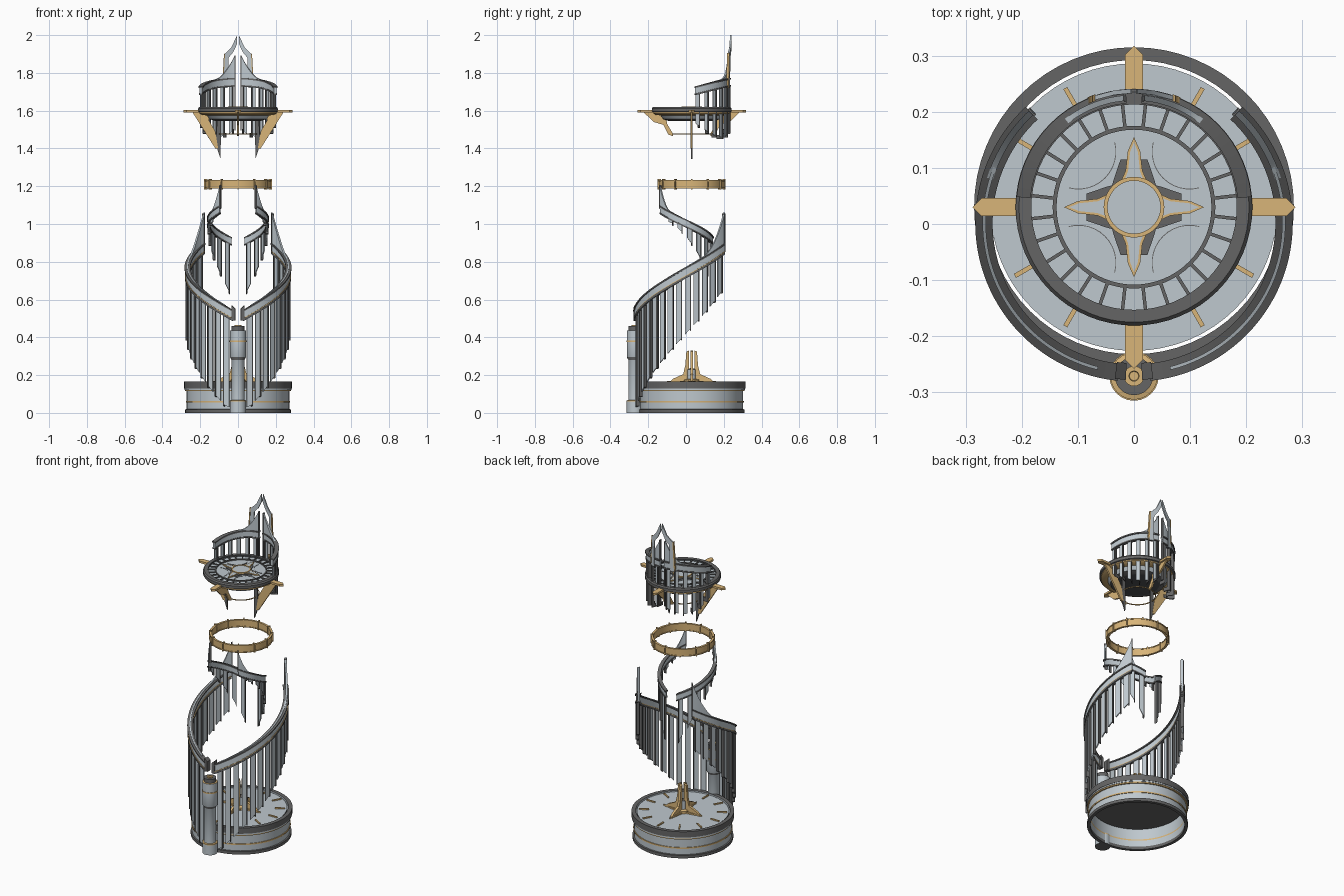
import bpy, bmesh, math
from mathutils import Matrix, Vector

if "Cube" in bpy.data.objects:
    bpy.data.objects.remove(bpy.data.objects["Cube"])

CY = 0.03                      # y of the main axis
STEEL, DARK, GOLD, BLACK = range(4)
MATS = []
for nm, c in (("pale steel", (0.52, 0.58, 0.62)), ("dark iron", (0.13, 0.13, 0.13)),
              ("brass", (0.69, 0.46, 0.19)), ("deep shadow grey", (0.07, 0.075, 0.08))):
    m = bpy.data.materials.new(nm)
    m.diffuse_color = (*c, 1)
    m.use_nodes = True
    m.node_tree.nodes["Principled BSDF"].inputs["Base Color"].default_value = m.diffuse_color
    MATS.append(m)


def finish(bm, name):
    bmesh.ops.recalc_face_normals(bm, faces=bm.faces)
    for f in bm.faces:
        f.smooth = True
    for e in bm.edges:
        e.smooth = len(e.link_faces) == 2 and e.calc_face_angle(0) < math.radians(30)
    me = bpy.data.meshes.new(name)
    bm.to_mesh(me)
    bm.free()
    for m in MATS:
        me.materials.append(m)
    bpy.context.collection.objects.link(bpy.data.objects.new(name, me))


def sweep(bm, mat, r0, r1, a0, a1, zl, zh, side=1, cy=CY, n=1):
    """Curved wall from angle a0 to a1 (degrees from the front); heights are functions."""
    rows = []
    for i in range(n + 1):
        a = a0 + (a1 - a0) * i / n
        s, c = math.sin(math.radians(a)) * side, math.cos(math.radians(a))
        rows.append([bm.verts.new((r * s, cy - r * c, z)) for r, z in
                     ((r0, zl(a)), (r1, zl(a)), (r1, zh(a)), (r0, zh(a)))])
    fs = [bm.faces.new(rows[0]), bm.faces.new(rows[-1])]
    for p, q in zip(rows, rows[1:]):
        for k in range(4):
            fs.append(bm.faces.new((p[k], p[(k + 1) % 4], q[(k + 1) % 4], q[k])))
    for f in fs:
        f.material_index = mat


def lathe(bm, prof, mats, c=(0, CY), n=64, closed=False):
    """Revolve (r, z) points; one material per profile segment."""
    rings = []
    for r, z in prof:
        k = n if r > 0 else 1
        rings.append([bm.verts.new((c[0] + r * math.cos(2 * math.pi * i / n),
                                    c[1] + r * math.sin(2 * math.pi * i / n), z)) for i in range(k)])
    pairs = list(zip(rings, rings[1:])) + ([(rings[-1], rings[0])] if closed else [])
    for j, (p, q) in enumerate(pairs):
        for i in range(n):
            vs = [p[i % len(p)], p[(i + 1) % len(p)], q[(i + 1) % len(q)], q[i % len(q)]]
            f = bm.faces.new(list(dict.fromkeys(vs)))
            f.material_index = mats[j] if isinstance(mats, list) else mats


def ring(bm, mat, r0, r1, z0, z1, c=(0, CY), n=64):
    lathe(bm, [(r0, z0), (r1, z0), (r1, z1), (r0, z1)], mat, c, n, True)


def prism(bm, mat, pts, depth, mtx):
    """Extrude a flat outline by depth, centred on its plane, then place it."""
    lo = [bm.verts.new(mtx @ Vector((x, y, -depth / 2))) for x, y in pts]
    hi = [bm.verts.new(mtx @ Vector((x, y, depth / 2))) for x, y in pts]
    fs = [bm.faces.new(lo), bm.faces.new(hi)]
    k = len(pts)
    for i in range(k):
        fs.append(bm.faces.new((lo[i], lo[(i + 1) % k], hi[(i + 1) % k], hi[i])))
    for f in fs:
        f.material_index = mat


def flat(deg, z):              # outline lies level, x pointing outward
    return Matrix.Translation((0, CY, z)) @ Matrix.Rotation(math.radians(deg), 4, 'Z')


def upright(deg):              # outline x = outward radius, y = height
    return flat(deg, 0) @ Matrix.Rotation(math.pi / 2, 4, 'X')


# base drum: open underneath, dark rims, brass lines
bm = bmesh.new()
lathe(bm, [(.262, 0), (.28, 0), (.28, .018), (.272, .02), (.272, .056), (.276, .056), (.276, .064), (.272, .064),
           (.272, .115), (.28, .115), (.28, .122), (.283, .122), (.283, .13), (.285, .13), (.285, .165),
           (.262, .165), (.262, .064), (.262, .056), (.262, .018)],
      [DARK, DARK, DARK, STEEL, GOLD, GOLD, GOLD, STEEL, GOLD, GOLD, STEEL, STEEL, DARK, DARK, DARK,
       STEEL, GOLD, STEEL, DARK], closed=True)
finish(bm, "base_drum")
bm = bmesh.new()
lathe(bm, [(0, .125), (.256, .125), (.256, .16), (0, .16)], [DARK, DARK, STEEL])
finish(bm, "base_floor")
bm = bmesh.new()
for k in range(12):
    prism(bm, GOLD, [(.19, -.004), (.245, -.004), (.245, .004), (.19, .004)], .008, flat(30 * k, .163))
finish(bm, "floor_ticks")

# central spire: four brass fins around a stub
bm = bmesh.new()
for k in range(4):
    prism(bm, GOLD, [(.014, .16), (.12, .16), (.10, .18), (.045, .205), (.034, .25), (.028, .325), (.014, .33)],
          .014, upright(90 * k))
    prism(bm, GOLD, [(.03, -.02), (.08, -.012), (.13, 0), (.08, .012), (.03, .02)], .008, flat(90 * k, .164))
lathe(bm, [(.04, .16), (.04, .175), (.022, .18), (.022, .23), (0, .24)], [GOLD, GOLD, STEEL, DARK])
finish(bm, "floor_spire")

# front column
bm = bmesh.new()
lathe(bm, [(0, 0), (.043, 0), (.043, .06), (.043, .066), (.034, .068), (.034, .28), (.042, .295), (.042, .375),
           (.044, .375), (.044, .383), (.042, .383), (.042, .435), (.034, .437), (.034, .46), (.018, .46),
           (.018, .465), (.009, .465), (.008, .455), (0, .455)],
      [DARK, STEEL, GOLD, GOLD, STEEL, DARK, STEEL, GOLD, GOLD, GOLD, STEEL, GOLD, DARK, DARK,
       GOLD, GOLD, GOLD, GOLD], (0, -.271), 24)
finish(bm, "front_column")

# lower spiral railing, both sides
low = lambda a: .50 + (a - 8) * .0027
foot = lambda a: max(.03, .05 + (a - 17) * .0051)
rails, posts, tips = bmesh.new(), bmesh.new(), bmesh.new()
for s in (1, -1):
    L = dict(side=s, cy=.002)
    sweep(rails, STEEL, .262, .277, 6, 137, low, lambda a: low(a) + .045, n=40, **L)
    sweep(rails, DARK, .252, .283, 6, 137, lambda a: low(a) + .042, lambda a: low(a) + .05, n=40, **L)
    sweep(rails, STEEL, .264, .270, 14, 130, lambda a: low(a) + .05, lambda a: low(a) + .054, n=40, **L)
    sweep(rails, DARK, .258, .281, 6, 137, lambda a: low(a) - .008, lambda a: low(a) + .004, n=40, **L)
    sweep(rails, GOLD, .259, .2795, 6, 137, lambda a: low(a) + .004, lambda a: low(a) + .008, n=40, **L)
    for k in range(13):
        a = 13 + 9.8 * k
        sweep(posts, STEEL, .265, .273, a - 3, a + 2.6, foot, low, **L)
        sweep(posts, DARK, .259, .278, a + 2.6, a + 3.5, lambda z: foot(z) - .01, low, **L)
    sweep(tips, STEEL, .263, .274, 107, 138, low, lambda a: low(a) + .05 + .16 * ((a - 107) / 31) ** 2, n=10, **L)
    sweep(tips, DARK, .26, .277, 136.8, 138, low, lambda a: 1.055, **L)
    sweep(tips, DARK, .25, .28, 3, 7, lambda a: .49, lambda a: .54 + a * .004, **L)
finish(rails, "lower_rail")
finish(posts, "lower_balusters")
finish(tips, "lower_rail_end_spikes")

# upper spiral railing, both sides
up = lambda a: 1.08 - (a - 38) * .0013
hang = lambda a: 1.02 - .0004 * (a - 40) - .35 * max(0, (a - 60) / 107) ** 1.5
rails, posts, tips = bmesh.new(), bmesh.new(), bmesh.new()
for s in (1, -1):
    U = dict(side=s, cy=-.012)
    sweep(rails, STEEL, .150, .160, 38, 167, lambda a: up(a) - .02, lambda a: up(a) + .012, n=30, **U)
    sweep(rails, DARK, .145, .165, 38, 167, lambda a: up(a) + .01, lambda a: up(a) + .018, n=30, **U)
    sweep(rails, DARK, .146, .164, 38, 167, lambda a: up(a) - .026, lambda a: up(a) - .018, n=30, **U)
    for k in range(6):
        a = 65 + 19 * k
        sweep(posts, STEEL, .151, .158, a - 6, a + 2, hang, lambda z: up(z) - .02, **U)
        sweep(posts, DARK, .147, .162, a + 2, a + 3.6, lambda z: hang(z) - .01, lambda z: up(z) - .02, **U)
    sweep(tips, STEEL, .151, .16, 37, 66, up, lambda a: up(a) + .015 + .11 * ((66 - a) / 29) ** 2, n=10, **U)
    sweep(tips, DARK, .149, .162, 36.5, 38.5, up, lambda a: 1.205, **U)
finish(rails, "upper_rail")
finish(posts, "upper_balusters")
finish(tips, "upper_rail_end_spikes")

# floating brass hoop with clips
bm = bmesh.new()
ring(bm, GOLD, .165, .173, 1.188, 1.232)
ring(bm, GOLD, .163, .176, 1.187, 1.193)
ring(bm, GOLD, .163, .176, 1.226, 1.232)
for k in range(12):
    sweep(bm, GOLD, .162, .18, 30 * k - 1, 30 * k + 1, lambda a: 1.183, lambda a: 1.238)
finish(bm, "brass_hoop")

# platform body
bm = bmesh.new()
lathe(bm, [(0, 1.545), (.12, 1.545), (.15, 1.555), (.165, 1.575), (.19, 1.578), (.203, 1.585), (.203, 1.592),
           (.211, 1.595), (.211, 1.612), (.205, 1.62), (.183, 1.62), (.183, 1.61), (0, 1.61)],
      [BLACK, DARK, STEEL, GOLD, GOLD, GOLD, DARK, DARK, DARK, DARK, BLACK, STEEL])
ring(bm, DARK, .138, .145, 1.608, 1.617)
finish(bm, "platform")
bm = bmesh.new()
for k in range(28):
    prism(bm, DARK, [(.143, -.003), (.185, -.003), (.185, .003), (.143, .003)], .009, flat(360 * (k + .5) / 28, 1.612))
finish(bm, "platform_spokes")

# platform star inlay with corner arcs
bm = bmesh.new()
for k in range(4):
    prism(bm, DARK, [(0, -.05), (.05, -.036), (.085, -.024), (.085, .024), (.05, .036), (0, .05)], .006,
          flat(90 * k, 1.6115))
    prism(bm, GOLD, [(.04, -.026), (.065, -.015), (.1, -.011), (.125, 0), (.1, .011), (.065, .015), (.04, .026)],
          .006, flat(90 * k, 1.6145))
    prism(bm, STEEL, [(.04, -.02), (.065, -.0105), (.098, -.007), (.116, 0), (.098, .007), (.065, .0105), (.04, .02)],
          .006, flat(90 * k, 1.6155))
    m = flat(90 * k + 45, 1.6105)
    for j in range(12):
        arc = [math.radians(180 + 10 * (j + d) - 60) for d in (0, 1)]
        prism(bm, DARK, [(.14 + r * math.cos(t), r * math.sin(t)) for r, t in
                         ((.066, arc[0]), (.066, arc[1]), (.0675, arc[1]), (.0675, arc[0]))], .003, m)
lathe(bm, [(.054, 1.61), (.054, 1.622), (.047, 1.622), (.047, 1.619), (0, 1.619)], [GOLD, GOLD, GOLD, STEEL])
finish(bm, "platform_star")

# brass pointers and brackets, thin hoop below
bm = bmesh.new()
for k in range(4):
    prism(bm, GOLD, [(.205, -.016), (.272, -.016), (.288, 0), (.272, .016), (.205, .016)], .012, flat(90 * k, 1.597))
finish(bm, "platform_pointers")
bm = bmesh.new()
for d in (0, 180):
    prism(bm, GOLD, [(.24, 1.59), (.14, 1.59), (.155, 1.55), (.12, 1.49), (.105, 1.40), (.12, 1.40)], .01, upright(d))
    prism(bm, DARK, [(.09, 1.56), (.11, 1.56), (.118, 1.42), (.092, 1.345)], .008, upright(d))
for d in (90, 270):
    prism(bm, GOLD, [(.255, 1.592), (.14, 1.592), (.13, 1.53), (.10, 1.48), (.10, 1.465), (.125, 1.475),
                     (.15, 1.525), (.20, 1.54)], .01, upright(d))
ring(bm, GOLD, .098, .102, 1.473, 1.478)
finish(bm, "platform_brackets")

# curved back rest on the platform, both sides
top = lambda a: 1.72 + .045 * math.sin(math.radians((a - 95) / 81 * 90))
skirt = lambda a: 1.53 - .07 * math.sin(math.radians((a - 97) / 78 * 150))
rails, posts, tips, arch = bmesh.new(), bmesh.new(), bmesh.new(), bmesh.new()
for s in (1, -1):
    sweep(rails, STEEL, .19, .204, 95, 176, lambda a: top(a) - .03, top, s, n=24)
    sweep(rails, DARK, .185, .21, 95, 176, top, lambda a: top(a) + .008, s, n=24)
    sweep(rails, DARK, .187, .208, 95, 176, lambda a: top(a) - .038, lambda a: top(a) - .03, s, n=24)
    for k in range(6):
        a = 100 + 14 * k
        sweep(posts, STEEL, .195, .2, a - 4, a + 1, skirt, lambda z: top(z) - .035, s)
        sweep(posts, DARK, .188, .206, a + 1, a + 2.6, lambda z: skirt(z) - .005, lambda z: top(z) - .035, s)
        sweep(posts, DARK, .165, .206, a + 1, a + 2.6, lambda z: skirt(z) - .01, lambda z: skirt(z) + .012, s)
    sweep(tips, STEEL, .19, .2, 142, 175.5, top, lambda a: top(a) + .01 + .12 * ((a - 142) / 33.5) ** 2, s, n=12)
    sweep(tips, DARK, .188, .203, 174.5, 176, skirt, lambda a: 1.893, s)
    m = Matrix.Diagonal((s, 1, 1, 1)) @ Matrix.Rotation(math.pi / 2, 4, 'X')
    prism(arch, STEEL, [(.078, 1.72), (.07, 1.90), (.035, 1.935), (.005, 2.0), (.004, 1.955), (.025, 1.91),
                        (.05, 1.88), (.055, 1.72)], .008, m)
    prism(arch, GOLD, [(.083, 1.74), (.078, 1.72), (.069, 1.90), (.074, 1.905)], .012, m)
for v in arch.verts:           # bend the arch round the platform
    v.co.y += CY + math.sqrt(.207 ** 2 - v.co.x ** 2)
finish(rails, "backrest_rail")
finish(posts, "backrest_balusters")
finish(tips, "backrest_inner_spikes")
finish(arch, "backrest_arch")
